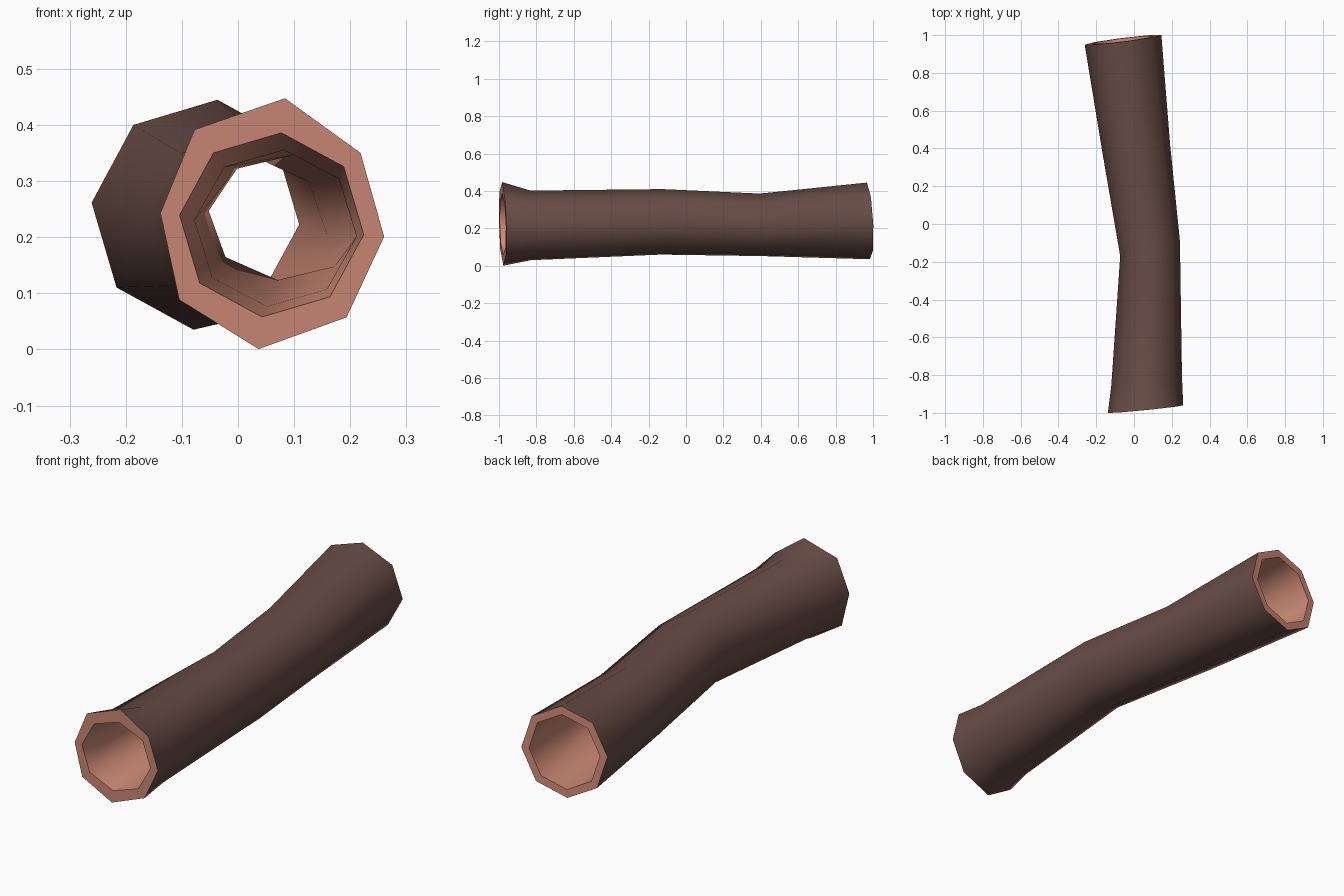
import bpy
import bmesh
from math import cos, sin, radians

cube = bpy.data.objects.get("Cube")
if cube:
    bpy.data.objects.remove(cube)

SIDES = 8


def make_material(name, colour):
    mat = bpy.data.materials.new(name)
    mat.use_nodes = True
    mat.diffuse_color = colour
    mat.node_tree.nodes["Principled BSDF"].inputs["Base Color"].default_value = colour
    return mat


bark = make_material("dark bark", (0.137, 0.072, 0.06, 1))
wood = make_material("pale wood", (0.60, 0.25, 0.178, 1))

# Cross-sections: y, centre x and z, outer radii, inner radii, tilt along x and z
sections = [
    (-0.98, 0.06, 0.222, 0.21, 0.21, 0.165, 0.165, 0.10, -0.025),
    (-0.83, 0.067, 0.216, 0.188, 0.187, 0.145, 0.14, 0.12, -0.02),
    (-0.13, 0.085, 0.235, 0.159, 0.176, 0.138, 0.112, 0.25, 0.0),
    (0.40, 0.012, 0.219, 0.180, 0.168, 0.147, 0.126, 0.12, -0.05),
    (0.975, -0.058, 0.24, 0.204, 0.206, 0.168, 0.168, 0.125, -0.05),
]
# Uneven rim of the front mouth
rim = [0.96, 0.97, 1.08, 1.04, 0.95, 1.01, 1.06, 1.01]


def add_ring(bm, section, inner, wobble):
    y, cx, cz, rx, rz, ix, iz, tilt_x, tilt_z = section
    if inner:
        rx, rz = ix, iz
    ring = []
    for k in range(SIDES):
        a = radians(-6 + 45 * k)
        dx, dz = rx * cos(a) * wobble[k], rz * sin(a) * wobble[k]
        ring.append(bm.verts.new((cx + dx, y + tilt_x * dx + tilt_z * dz, cz + dz)))
    return ring


# Hollow log: outside front to back, then the bore back to front
bm = bmesh.new()
even = [1] * SIDES
rings = [add_ring(bm, s, False, even if i else rim) for i, s in enumerate(sections)]
rings += [add_ring(bm, s, True, even) for s in reversed(sections)]
for i, ring in enumerate(rings):
    following = rings[(i + 1) % len(rings)]
    for k in range(SIDES):
        n = (k + 1) % SIDES
        face = bm.faces.new((ring[k], ring[n], following[n], following[k]))
        face.material_index = 0 if i < len(sections) - 1 else 1
bmesh.ops.recalc_face_normals(bm, faces=bm.faces)

mesh = bpy.data.meshes.new("hollow_log")
bm.to_mesh(mesh)
bm.free()
mesh.materials.append(bark)
mesh.materials.append(wood)
log = bpy.data.objects.new("hollow_log", mesh)
bpy.context.collection.objects.link(log)

# Rounded bark and bore, crisp cut ends
bpy.ops.object.select_all(action="DESELECT")
log.select_set(True)
bpy.context.view_layer.objects.active = log
bpy.ops.object.shade_smooth_by_angle(angle=radians(60))
